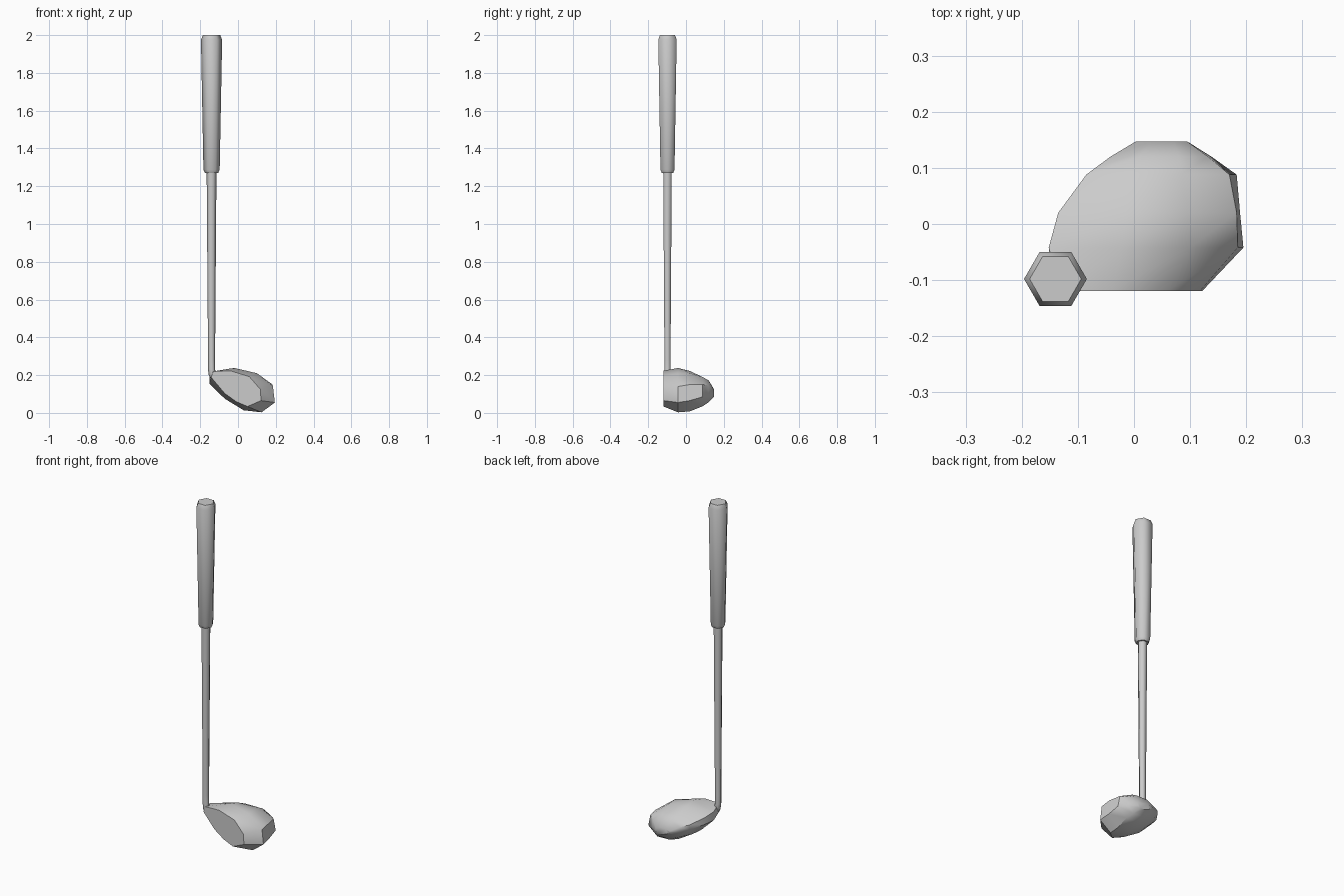
import bpy, bmesh, math

AX, AY = -0.14, -0.098  # shaft axis


def loft(name, rings, angle):
    """Skin a list of closed rings with quads, cap both ends."""
    bm = bmesh.new()
    loops = [[bm.verts.new(p) for p in ring] for ring in rings]
    n = len(loops[0])
    for a, b in zip(loops, loops[1:]):
        for i in range(n):
            j = (i + 1) % n
            bm.faces.new((a[i], a[j], b[j], b[i]))
    bm.faces.new(loops[0])
    bm.faces.new(loops[-1])
    bmesh.ops.recalc_face_normals(bm, faces=bm.faces)
    mesh = bpy.data.meshes.new(name)
    bm.to_mesh(mesh)
    bm.free()
    obj = bpy.data.objects.new(name, mesh)
    bpy.context.collection.objects.link(obj)
    bpy.context.view_layer.objects.active = obj
    bpy.ops.object.select_all(action='DESELECT')
    obj.select_set(True)
    bpy.ops.object.shade_smooth_by_angle(angle=math.radians(angle))
    return obj


def hexagon(z, r, dx=0.0, dy=0.0):
    return [(AX + dx + r * math.cos(i * math.pi / 3),
             AY + dy + r * math.sin(i * math.pi / 3), z) for i in range(6)]


# Tapered grip with bevelled ends
loft("grip", [hexagon(z, r) for z, r in
              ((1.27, 0.035), (1.288, 0.043), (1.975, 0.056), (2.0, 0.046))], 65)

# Shaft, flaring into the hosel that sinks into the heel of the head
loft("shaft", [hexagon(1.28, 0.026), hexagon(0.28, 0.0185),
               hexagon(0.23, 0.019), hexagon(0.2, 0.019, 0.004, 0.0),
               hexagon(0.17, 0.012, 0.012, 0.005)], 65)

# Head: cross-sections (x, z) from the striking face to the back,
# each running from the heel top over the crown, toe and sole
sections = {
    -0.119: [(-0.13, 0.22), (-0.04, 0.223), (0.06, 0.192), (0.118, 0.125),
             (0.122, 0.065), (0.05, 0.034), (-0.01, 0.06), (-0.07, 0.103), (-0.142, 0.188)],
    -0.042: [(-0.152, 0.205), (-0.02, 0.238), (0.10, 0.21), (0.185, 0.14),
             (0.195, 0.055), (0.125, 0.003), (0.03, 0.014), (-0.07, 0.075), (-0.152, 0.155)],
    0.02: [(-0.135, 0.188), (-0.015, 0.222), (0.095, 0.21), (0.183, 0.15),
           (0.189, 0.065), (0.125, 0.008), (0.04, 0.015), (-0.055, 0.07), (-0.135, 0.148)],
    0.088: [(-0.085, 0.158), (-0.01, 0.19), (0.085, 0.19), (0.17, 0.15),
            (0.183, 0.085), (0.125, 0.035), (0.05, 0.037), (-0.03, 0.075), (-0.085, 0.13)],
    0.12: [(-0.042, 0.145), (0.01, 0.172), (0.08, 0.172), (0.132, 0.145),
           (0.138, 0.09), (0.105, 0.056), (0.05, 0.058), (-0.005, 0.085), (-0.042, 0.12)],
    0.147: [(0.003, 0.12), (0.03, 0.127), (0.07, 0.125), (0.095, 0.115),
            (0.095, 0.095), (0.08, 0.085), (0.05, 0.088), (0.02, 0.1), (0.003, 0.112)],
}
loft("club_head", [[(x, y, z) for x, z in pts] for y, pts in sections.items()], 42)
